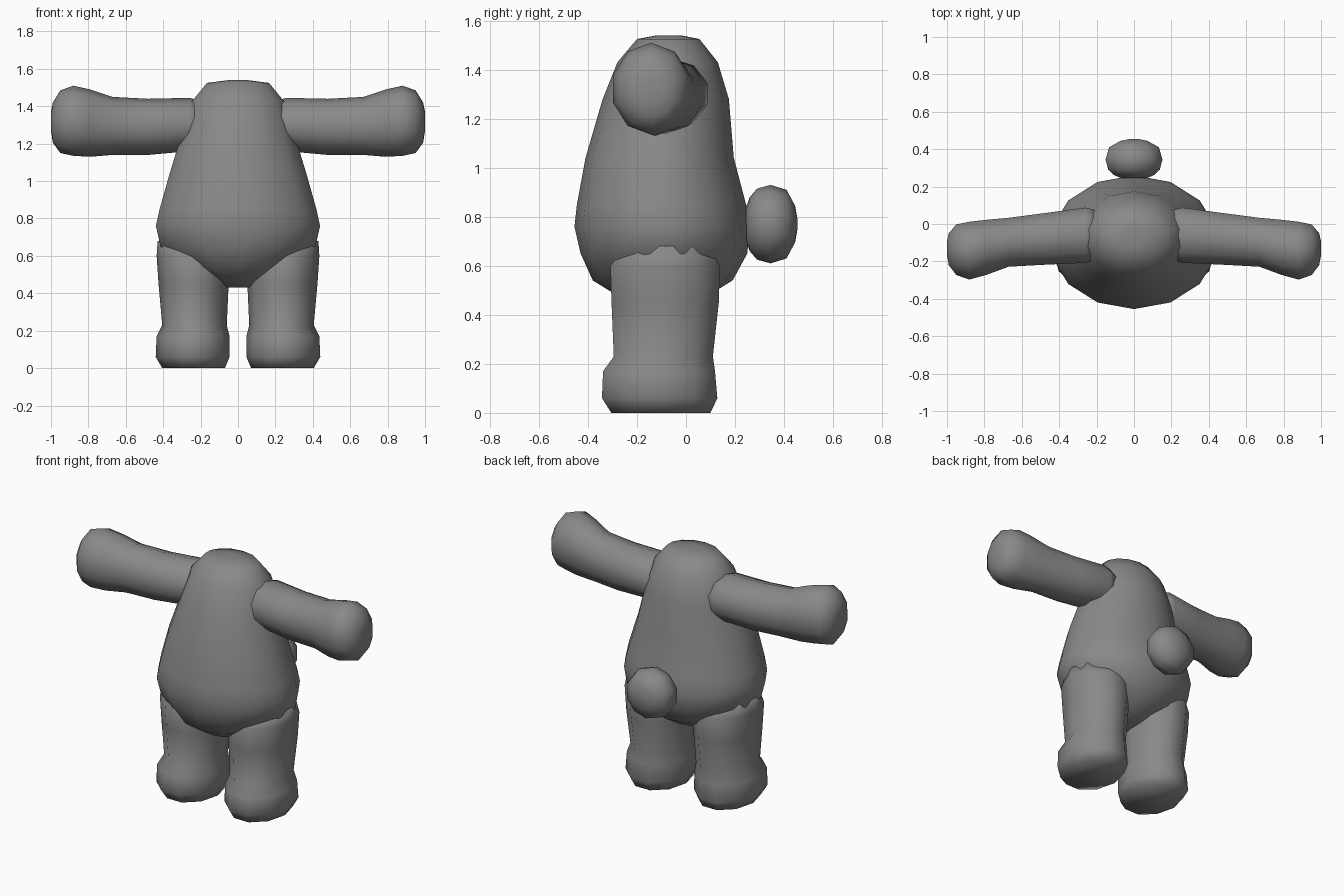
import bpy, bmesh, math
from mathutils import Vector

cube = bpy.data.objects.get("Cube")
if cube:
    bpy.data.objects.remove(cube, do_unlink=True)

grey = bpy.data.materials.new("plush grey")
grey.use_nodes = True
grey.diffuse_color = (0.25, 0.25, 0.25, 1)
grey.node_tree.nodes["Principled BSDF"].inputs["Base Color"].default_value = (0.25, 0.25, 0.25, 1)


def loft(name, rings, place, sides, turn=0.0, mirror=False):
    """Skin elliptical rings (t, u_min, u_max, v_min, v_max) and close both ends."""
    bm = bmesh.new()
    loops = []
    for t, u0, u1, v0, v1 in rings:
        loop = []
        for i in range(sides):
            a = math.tau * (i + turn) / sides
            u = (u0 + u1) / 2 + (u1 - u0) / 2 * math.cos(a)
            v = (v0 + v1) / 2 + (v1 - v0) / 2 * math.sin(a)
            loop.append(bm.verts.new(place(t, u, v)))
        loops.append(loop)
    for low, high in zip(loops, loops[1:]):
        for i in range(sides):
            j = (i + 1) % sides
            bm.faces.new((low[i], low[j], high[j], high[i]))
    bm.faces.new(loops[0])
    bm.faces.new(loops[-1])
    bmesh.ops.recalc_face_normals(bm, faces=bm.faces)
    for face in bm.faces:
        face.smooth = True
    mesh = bpy.data.meshes.new(name)
    bm.to_mesh(mesh)
    if mirror:
        bmesh.ops.scale(bm, vec=Vector((-1, 1, 1)), verts=bm.verts)
        bmesh.ops.reverse_faces(bm, faces=bm.faces)
        other = bpy.data.meshes.new("right_" + name)
        bm.to_mesh(other)
        add("right_" + name, other)
        name = "left_" + name
    bm.free()
    add(name, mesh)


def add(name, mesh):
    mesh.materials.append(grey)
    bpy.context.collection.objects.link(bpy.data.objects.new(name, mesh))


def upright(t, u, v):
    return (u, v, t)


def sideways(t, u, v):
    return (t, u, v)


def backward(t, u, v):
    return (u, t, v)


# Pear-shaped body, from the underside to the neck
body = [(z, -r, r, front, back) for z, r, front, back in (
    (0.43, 0.06, -0.17, -0.03), (0.46, 0.14, -0.25, 0.06), (0.54, 0.29, -0.38, 0.19),
    (0.65, 0.425, -0.43, 0.25), (0.76, 0.45, -0.455, 0.26), (0.85, 0.43, -0.445, 0.245),
    (1.04, 0.375, -0.41, 0.195), (1.28, 0.30, -0.34, 0.175), (1.43, 0.25, -0.28, 0.13),
    (1.525, 0.17, -0.2, 0.055), (1.54, 0.05, -0.12, -0.02))]
loft("body", body, upright, 14, 0.5)

# Legs with rounded feet and flat soles
leg = [
    (0.0, 0.07, 0.405, -0.315, 0.11), (0.06, 0.045, 0.44, -0.355, 0.14),
    (0.17, 0.045, 0.435, -0.35, 0.13), (0.23, 0.06, 0.405, -0.305, 0.12),
    (0.45, 0.05, 0.425, -0.315, 0.145), (0.6, 0.05, 0.435, -0.32, 0.15),
    (0.68, 0.08, 0.43, -0.26, 0.1)]
loft("leg", leg, upright, 10, 0.0, True)

# Arms held out, ending in rounded hands
arm = [
    (0.2, -0.2, 0.08, 1.17, 1.43), (0.26, -0.215, 0.095, 1.16, 1.445),
    (0.48, -0.225, 0.065, 1.14, 1.44), (0.67, -0.235, 0.04, 1.14, 1.45),
    (0.79, -0.28, 0.03, 1.13, 1.49), (0.88, -0.305, 0.02, 1.135, 1.51),
    (0.95, -0.28, 0.005, 1.15, 1.485), (0.99, -0.225, -0.045, 1.205, 1.42),
    (1.0, -0.17, -0.09, 1.27, 1.37)]
loft("arm", arm, sideways, 10, 0.5, True)

# Round tail
tail = [(y, -r, r, 0.77 - r, 0.77 + r) for y, r in (
    (0.245, 0.07), (0.26, 0.11), (0.29, 0.145), (0.345, 0.16), (0.41, 0.14),
    (0.445, 0.075), (0.455, 0.02))]
loft("tail", tail, backward, 10, 0.5)
